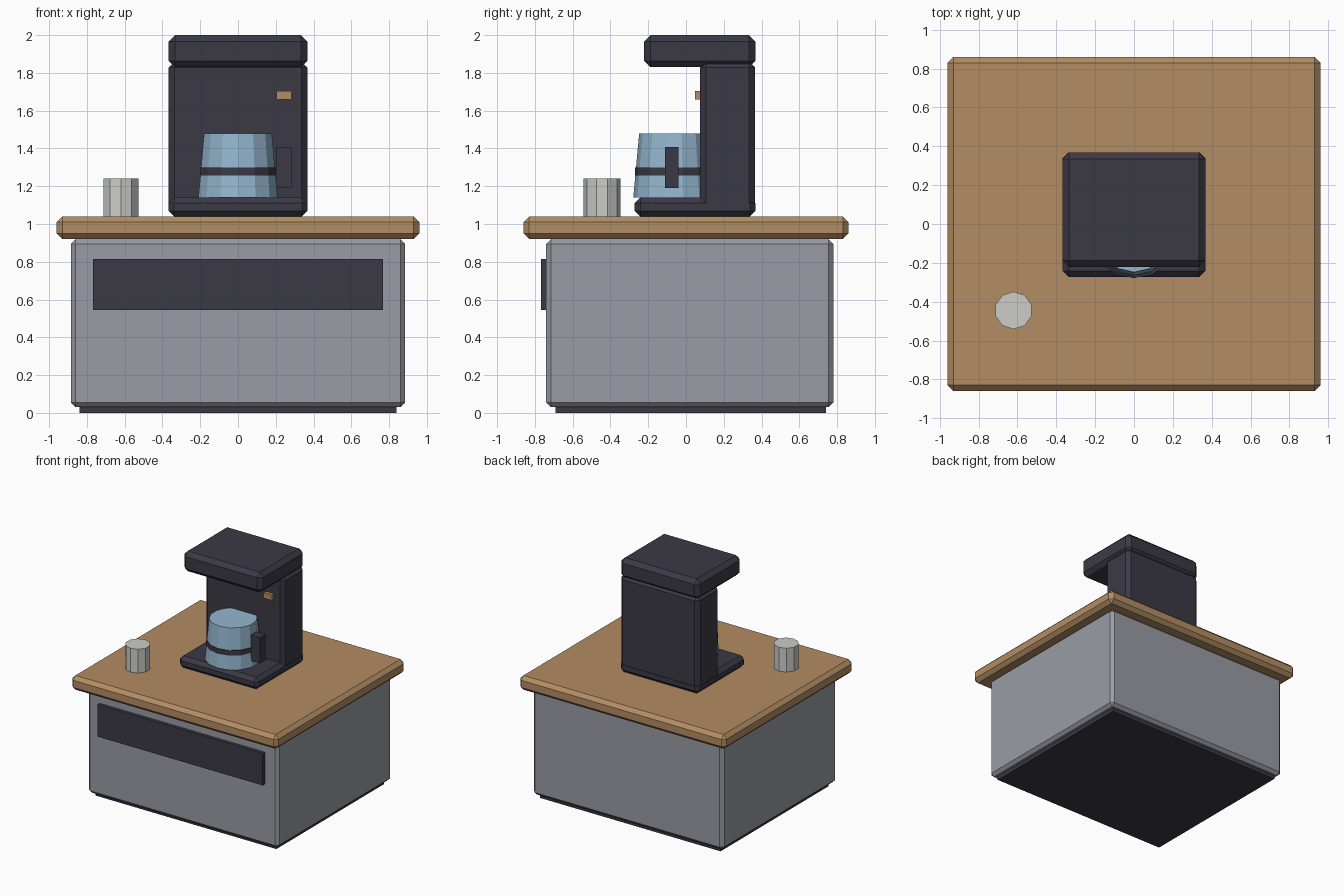
import bpy, bmesh
from mathutils import Matrix

if "Cube" in bpy.data.objects:
    bpy.data.objects.remove(bpy.data.objects["Cube"])


def material(name, rgb):
    m = bpy.data.materials.new(name)
    m.diffuse_color = (*rgb, 1)
    m.use_nodes = True
    m.node_tree.nodes["Principled BSDF"].inputs["Base Color"].default_value = m.diffuse_color
    return m


wood = material("warm_wood", (0.45, 0.266, 0.127))
grey = material("cabinet_grey", (0.323, 0.332, 0.376))
dark = material("dark_plastic", (0.044, 0.042, 0.06))
glass = material("blue_glass", (0.296, 0.468, 0.624))
ceramic = material("pale_ceramic", (0.604, 0.61, 0.578))


def finish(name, bm, mat):
    bmesh.ops.recalc_face_normals(bm, faces=bm.faces)
    me = bpy.data.meshes.new(name)
    bm.to_mesh(me)
    bm.free()
    me.materials.append(mat)
    ob = bpy.data.objects.new(name, me)
    bpy.context.collection.objects.link(ob)
    return ob


def box(name, x, y, z, mat, bevel=0):
    """Box from (min, max) ranges with an optional single chamfer."""
    bm = bmesh.new()
    mid = [(a + b) / 2 for a, b in (x, y, z)]
    size = [b - a for a, b in (x, y, z)]
    bmesh.ops.create_cube(bm, size=1, matrix=Matrix.Translation(mid) @ Matrix.Diagonal((*size, 1)))
    ob = finish(name, bm, mat)
    if bevel:
        mod = ob.modifiers.new("chamfer", 'BEVEL')
        mod.width = bevel
        mod.segments = 1
    return ob


def drum(name, x, y, z, r_low, r_high, sides, mat):
    """Faceted, optionally tapered cylinder with a corner facing the front."""
    bm = bmesh.new()
    bmesh.ops.create_cone(bm, cap_ends=True, segments=sides, radius1=r_low, radius2=r_high,
                          depth=z[1] - z[0],
                          matrix=Matrix.Translation((x, y, (z[0] + z[1]) / 2)))
    # turn so that a corner points along -y whatever the starting angle
    v = bm.verts[:][0].co
    angle = (v.xy - Matrix.Translation((x, y, 0)).translation.xy).angle_signed((0, -1))
    bmesh.ops.rotate(bm, verts=bm.verts, cent=(x, y, 0), matrix=Matrix.Rotation(-angle, 3, 'Z'))
    return finish(name, bm, mat)


# Counter unit
box("plinth", (-0.84, 0.84), (-0.69, 0.74), (0, 0.06), dark)
box("cabinet", (-0.885, 0.885), (-0.74, 0.78), (0.03, 0.92), grey, 0.025)
box("drawer_panel", (-0.767, 0.767), (-0.768, -0.72), (0.545, 0.815), dark)
box("countertop", (-0.96, 0.96), (-0.86, 0.86), (0.92, 1.04), wood, 0.03)

# Coffee machine
box("machine_base", (-0.368, 0.368), (-0.272, 0.368), (1.04, 1.14), dark, 0.03)
box("machine_column", (-0.368, 0.368), (0.075, 0.366), (1.08, 1.86), dark, 0.032)
box("machine_head", (-0.368, 0.368), (-0.222, 0.368), (1.83, 2.0), dark, 0.034)
box("switch", (0.205, 0.283), (0.047, 0.09), (1.658, 1.705), wood)

# Carafe with band and handle
drum("carafe", 0, -0.064, (1.14, 1.48), 0.215, 0.184, 14, glass)
drum("carafe_band", 0, -0.064, (1.257, 1.299), 0.207, 0.207, 14, dark)
box("carafe_handle", (0.2, 0.283), (-0.112, -0.04), (1.19, 1.408), dark)

# Cup
drum("cup", -0.62, -0.445, (1.04, 1.24), 0.097, 0.097, 10, ceramic)
